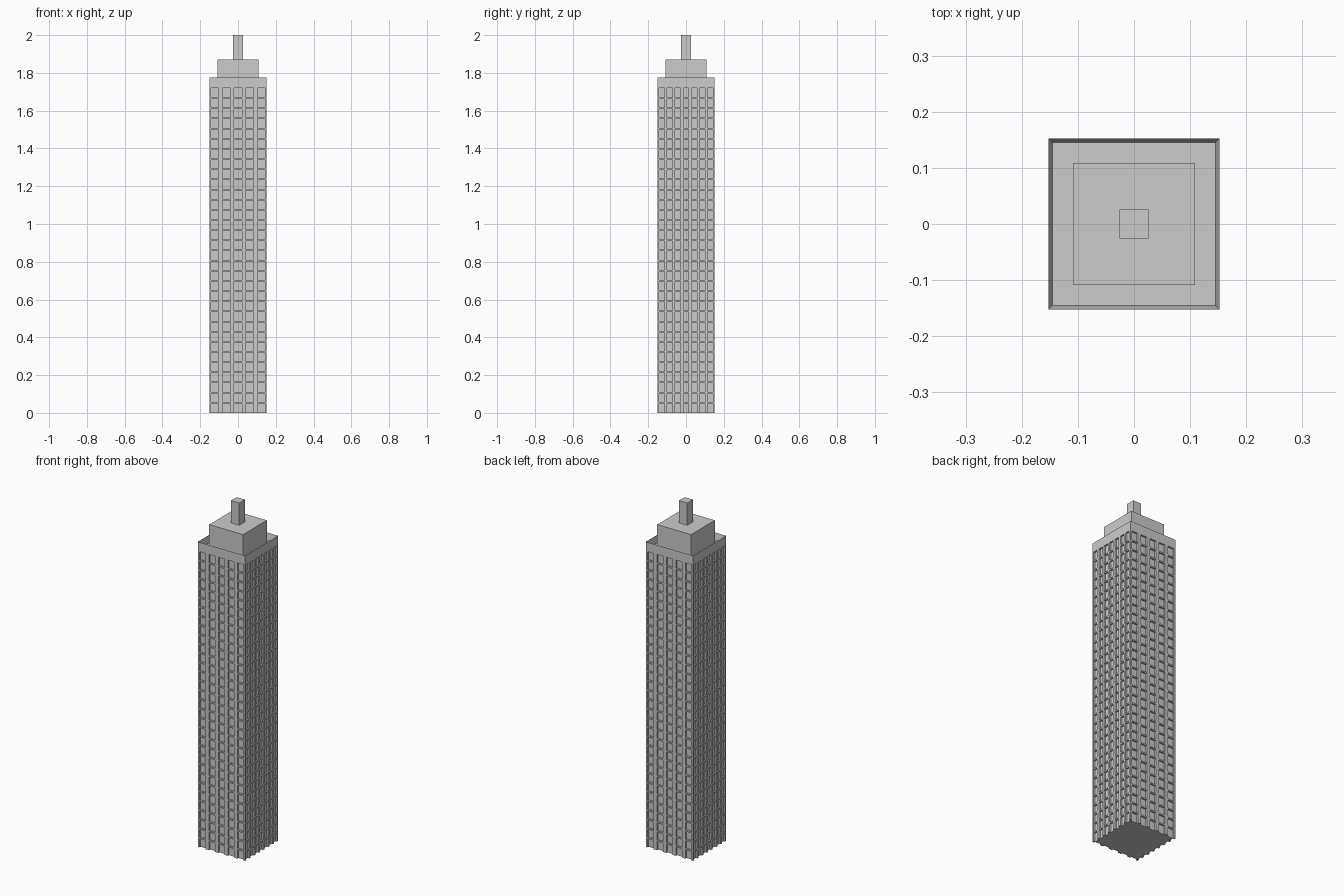
import bpy, bmesh
from mathutils import Matrix

if "Cube" in bpy.data.objects:
    bpy.data.objects.remove(bpy.data.objects["Cube"])

HALF = 0.152        # outer half width
CORE = 0.142        # half width at the recessed panes
BAND_Z = 1.72       # top of the windows
TOP_Z = 1.775       # top of the parapet
ROOF_Z = 1.735
FLOORS = 32


def add_box(bm, x0, x1, y0, y1, z0, z1):
    m = Matrix.Translation(((x0 + x1) / 2, (y0 + y1) / 2, (z0 + z1) / 2))
    m = m @ Matrix.Diagonal((x1 - x0, y1 - y0, z1 - z0, 1))
    return bmesh.ops.create_cube(bm, size=1, matrix=m)["verts"]


def finish(bm, name):
    mesh = bpy.data.meshes.new(name)
    bm.to_mesh(mesh)
    bm.free()
    obj = bpy.data.objects.new(name, mesh)
    bpy.context.collection.objects.link(obj)
    return obj


def block(name, half, z0, z1):
    bm = bmesh.new()
    add_box(bm, -half, half, -half, half, z0, z1)
    return finish(bm, name)


def facade(name, columns, pitch, width, turn):
    """Piers and floor ledges of one face, built at -y and turned into place."""
    bm = bmesh.new()
    first = -(columns - 1) / 2 * pitch
    for i in range(columns - 1):
        x = first + (i + 0.5) * pitch
        w = (pitch - width) / 2
        add_box(bm, x - w, x + w, -HALF, -CORE, 0, BAND_Z)
    for f in range(1, FLOORS):
        z = f * BAND_Z / FLOORS
        add_box(bm, -CORE, CORE, -HALF + 0.001, -CORE, z - 0.004, z + 0.004)
    bmesh.ops.rotate(bm, verts=bm.verts, cent=(0, 0, 0),
                     matrix=Matrix.Rotation(turn, 3, 'Z'))
    return finish(bm, name)


# Recessed window core
block("window_core", CORE, 0, BAND_Z + 0.005)

# Corner piers
bm = bmesh.new()
for sx in (-1, 1):
    for sy in (-1, 1):
        x, y = sorted((sx * CORE, sx * HALF)), sorted((sy * CORE, sy * HALF))
        add_box(bm, *x, *y, 0, BAND_Z)
finish(bm, "corner_piers")

# Facades: five wide columns front and back, seven narrow ones on the sides
quarter = 1.5707963
facade("front_facade", 5, 0.061, 0.040, 0)
facade("back_facade", 5, 0.061, 0.040, 2 * quarter)
facade("right_facade", 7, 0.043, 0.029, quarter)
facade("left_facade", 7, 0.043, 0.029, -quarter)

# Crown slab with sunken roof inside the parapet
bm = bmesh.new()
add_box(bm, -HALF, HALF, -HALF, HALF, BAND_Z, TOP_Z)
bm.faces.ensure_lookup_table()
top = max(bm.faces, key=lambda f: f.calc_center_median().z)
bmesh.ops.inset_region(bm, faces=[top], thickness=HALF - CORE)
for v in top.verts:
    v.co.z = ROOF_Z
finish(bm, "roof_parapet")

# Stepped top
block("penthouse", 0.109, ROOF_Z, 1.87)
block("mast", 0.026, 1.87, 2.0)
